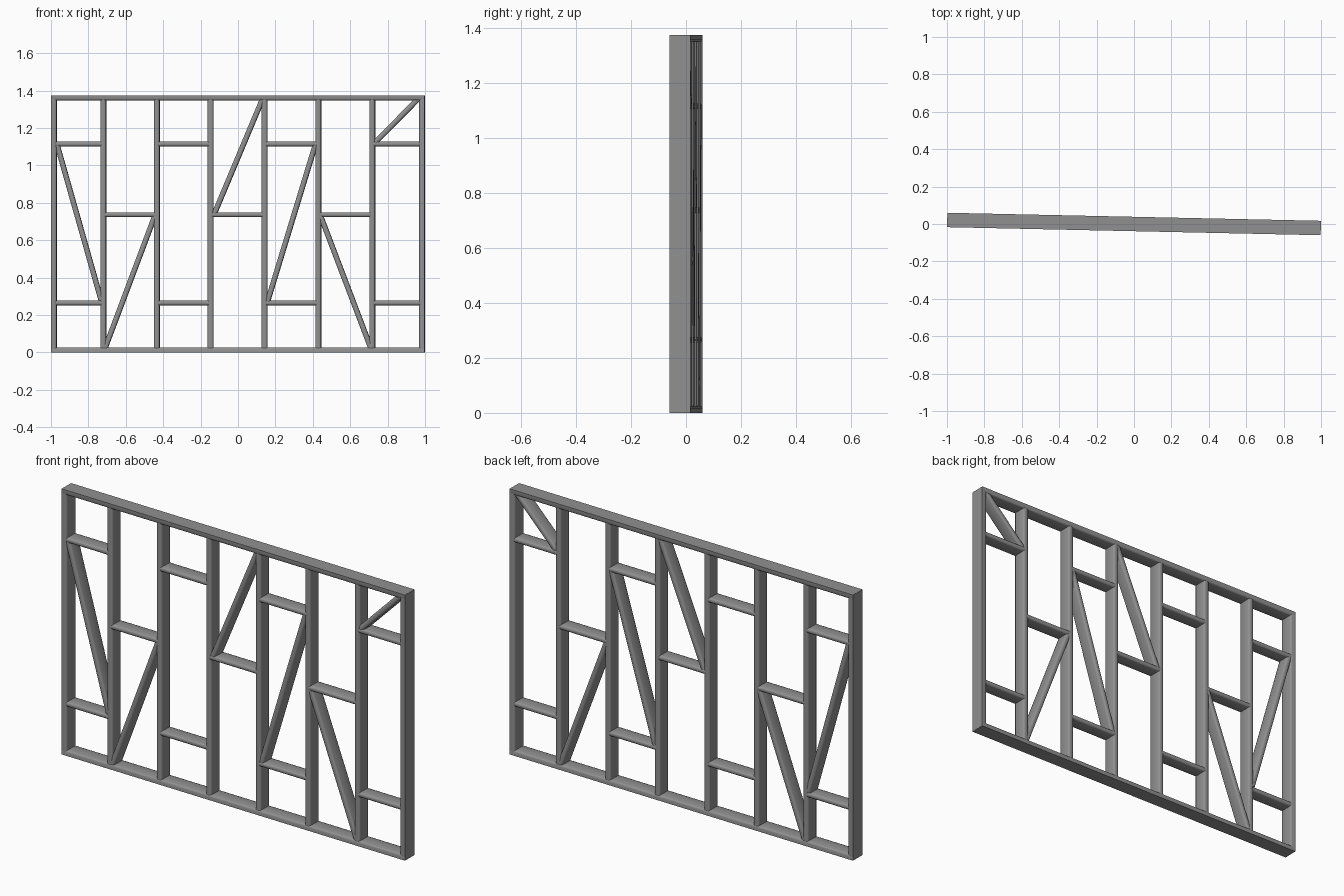
import bpy, bmesh, math
from mathutils import Matrix, Vector

if "Cube" in bpy.data.objects:
    bpy.data.objects.remove(bpy.data.objects["Cube"])

# the whole panel is turned slightly about z
TURN = Matrix.Rotation(-math.atan(0.0215), 4, 'Z')
H = 1.375

# dark grey paint
paint = bpy.data.materials.new("dark_grey")
paint.diffuse_color = (0.28, 0.28, 0.28, 1)
paint.use_nodes = True
paint.node_tree.nodes["Principled BSDF"].inputs["Base Color"].default_value = paint.diffuse_color


def beam(name, a, b, width, depth, inner=0, chamfer=0.009):
    """Rounded timber from a to b (x, z points in the panel plane).
    inner = +1/-1 rounds only the edges on that local side."""
    a, b = Vector((a[0], 0, a[1])), Vector((b[0], 0, b[1]))
    d = b - a
    bm = bmesh.new()
    bmesh.ops.create_cube(bm, size=1)
    bmesh.ops.scale(bm, vec=(width, depth, d.length), verts=bm.verts)
    long_edges = [e for e in bm.edges
                  if abs(e.verts[0].co.z - e.verts[1].co.z) > 1e-4
                  and e.verts[0].co.x * inner >= 0]
    bmesh.ops.bevel(bm, geom=long_edges, offset=chamfer, segments=2,
                    profile=0.5, affect='EDGES')
    angle = math.atan2(d.x, d.z)
    m = TURN @ Matrix.Translation((a + b) / 2) @ Matrix.Rotation(angle, 4, 'Y')
    bmesh.ops.transform(bm, matrix=m, verts=bm.verts)
    me = bpy.data.meshes.new(name)
    bm.to_mesh(me)
    bm.free()
    me.materials.append(paint)
    ob = bpy.data.objects.new(name, me)
    bpy.context.collection.objects.link(ob)
    bpy.context.view_layer.objects.active = ob
    ob.select_set(True)
    bpy.ops.object.shade_smooth_by_angle(angle=math.radians(50))
    ob.select_set(False)
    return ob


# outer frame, square outside and rounded inside
for side, s in (("left", -1), ("right", 1)):
    beam(f"{side}_end_post", (s * 0.984, 0.0005), (s * 0.984, H - 0.0005),
         0.03, 0.0765, inner=-s)
beam("bottom_plate", (-0.9985, 0.0135), (0.9985, 0.0135), 0.027, 0.077, inner=-1)
beam("top_plate", (-0.9985, H - 0.0135), (0.9985, H - 0.0135), 0.027, 0.077, inner=1)

# studs
xs = [-0.984, -0.72, -0.434, -0.146, 0.142, 0.43, 0.718, 0.984]
for i, x in enumerate(xs[1:-1]):
    beam(f"stud_{i + 1}", (x, 0.015), (x, H - 0.015), 0.031, 0.073)

# cross rails: a pair in odd bays, a single one in even bays
for i in range(7):
    for z in ((0.265, 1.115) if i % 2 == 0 else (0.737,)):
        beam(f"cross_rail_{i + 1}_{'low' if z < 0.5 else 'high'}",
             (xs[i] + 0.005, z), (xs[i + 1] - 0.005, z), 0.025, 0.074)

# diagonal braces
braces = [((-0.967, 1.11), (-0.732, 0.28)), ((-0.71, 0.025), (-0.443, 0.735)),
          ((-0.125, 0.745), (0.132, 1.357)), ((0.158, 0.272), (0.415, 1.115)),
          ((0.44, 0.735), (0.71, 0.025)), ((0.735, 1.125), (0.968, 1.36))]
for i, (a, b) in enumerate(braces):
    beam(f"diagonal_brace_{i + 1}", a, b, 0.028, 0.071)
